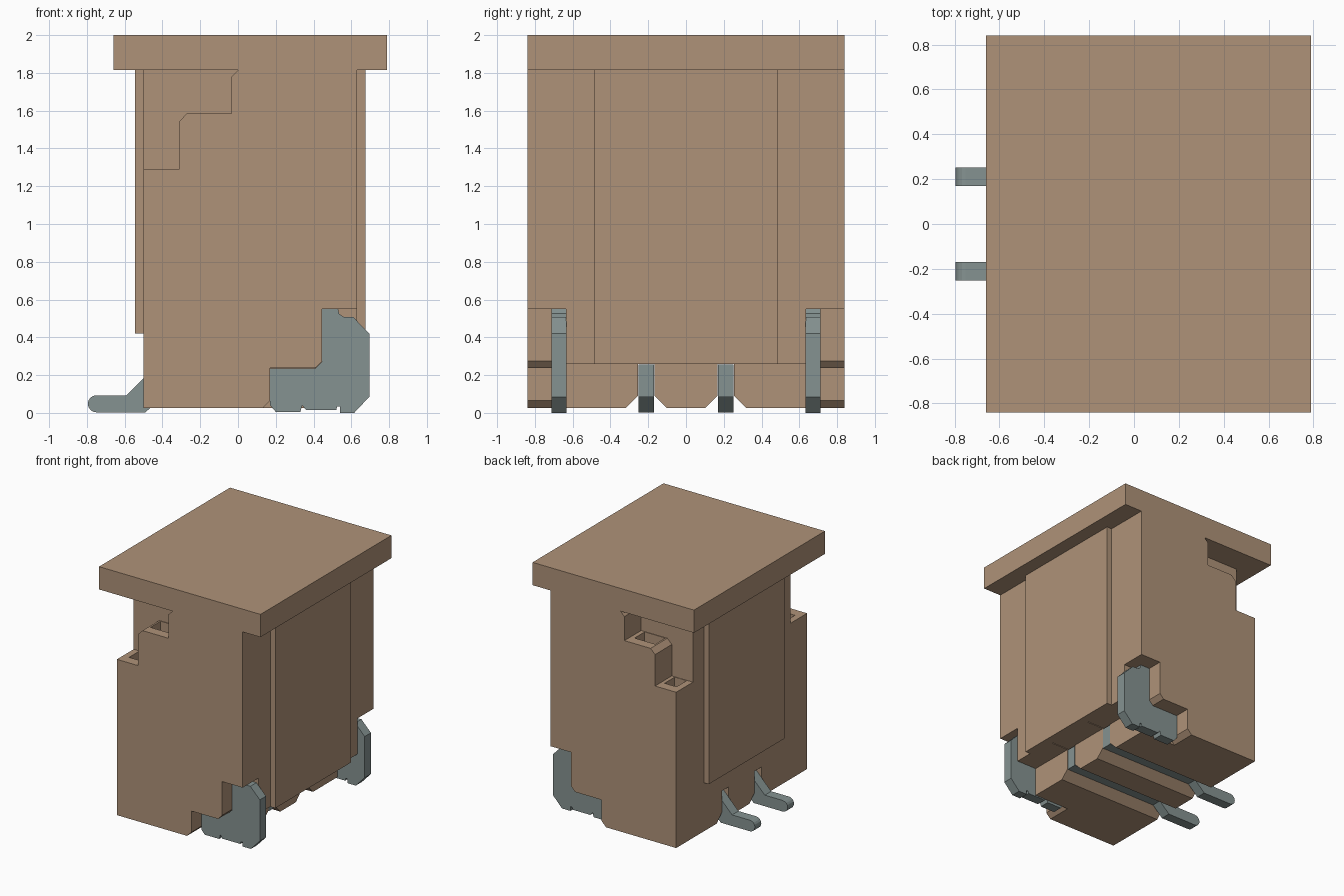
import bpy, bmesh, math

cube = bpy.data.objects.get("Cube")
if cube:
    bpy.data.objects.remove(cube, do_unlink=True)


def material(name, rgb):
    m = bpy.data.materials.new(name)
    m.use_nodes = True
    m.diffuse_color = (*rgb, 1)
    m.node_tree.nodes["Principled BSDF"].inputs["Base Color"].default_value = (*rgb, 1)
    return m


TAN = material("tan plastic", (0.43, 0.29, 0.19))
METAL = material("grey metal", (0.235, 0.29, 0.285))


def prism(name, points, axis, start, end, mat=TAN):
    """Extrude a flat outline along x (outline in y, z) or y (outline in x, z)."""
    bm = bmesh.new()

    def place(p, d):
        return (d, p[0], p[1]) if axis == "x" else (p[0], d, p[1])

    face = bm.faces.new([bm.verts.new(place(p, start)) for p in points])
    extruded = bmesh.ops.extrude_face_region(bm, geom=[face])["geom"]
    shift = place((0, 0), end - start)
    bmesh.ops.translate(bm, vec=shift, verts=[g for g in extruded if isinstance(g, bmesh.types.BMVert)])
    bmesh.ops.recalc_face_normals(bm, faces=bm.faces)
    mesh = bpy.data.meshes.new(name)
    bm.to_mesh(mesh)
    bm.free()
    mesh.materials.append(mat)
    obj = bpy.data.objects.new(name, mesh)
    bpy.context.collection.objects.link(obj)
    return obj


def box(name, x, y, z):
    return prism(name, [(x[0], z[0]), (x[1], z[0]), (x[1], z[1]), (x[0], z[1])], "y", *y)


def cut(target, cutter):
    mod = target.modifiers.new("cut", "BOOLEAN")
    mod.operation = "DIFFERENCE"
    mod.solver = "EXACT"
    mod.object = cutter
    bpy.context.view_layer.objects.active = target
    bpy.ops.object.modifier_apply(modifier=mod.name)
    bpy.data.objects.remove(cutter, do_unlink=True)


# Housing, its raised panels and the pick-up cap
housing = box("housing", (-0.5, 0.63), (-0.84, 0.84), (0.025, 1.815))
box("cap", (-0.66, 0.79), (-0.84, 0.84), (1.815, 2))
box("left_panel", (0.6, 0.675), (-0.485, 0.485), (0.26, 1.815))
box("right_panel", (-0.545, -0.48), (-0.485, 0.485), (0.42, 1.815))

# Recess under the left side
cut(housing, box("recess_cutter", (0.45, 0.8), (-0.645, 0.645), (-0.1, 0.26)))

# Outlines in x, z
step_notch = [(0, 1.9), (0, 1.815), (-0.035, 1.78), (-0.035, 1.585), (-0.27, 1.585),
              (-0.31, 1.545), (-0.31, 1.29), (-0.6, 1.29), (-0.6, 1.9)]
tab_pocket = [(0.12, -0.1), (0.12, 0.015), (0.17, 0.065), (0.17, 0.237), (0.41, 0.237),
              (0.445, 0.275), (0.445, 0.55), (0.8, 0.55), (0.8, -0.1)]
tab = [(0.17, 0.04), (0.2, 0.005), (0.33, 0.005), (0.34, 0.04), (0.36, 0.015), (0.52, 0.015),
       (0.525, 0.035), (0.54, 0.035), (0.54, 0), (0.615, 0), (0.695, 0.085), (0.695, 0.42),
       (0.61, 0.507), (0.56, 0.507), (0.535, 0.525), (0.53, 0.55), (0.445, 0.55),
       (0.445, 0.27), (0.41, 0.235), (0.17, 0.235)]
toe = [(-0.75 - 0.045 * math.sin(math.pi * i / 8), 0.048 - 0.045 * math.cos(math.pi * i / 8))
       for i in range(9)]
pin = toe + [(-0.59, 0.093), (-0.43, 0.255), (0.45, 0.255), (0.45, 0.085), (-0.4, 0.085), (-0.49, 0.003)]

for side, label in ((-1, "front"), (1, "back")):
    # Stepped corner notch with shallow wells in its ledges
    cut(housing, prism("notch_cutter", step_notch, "y", side * 0.625, side * 0.9))
    for x, z in (((-0.447, -0.34), 1.29), ((-0.255, -0.07), 1.585)):
        cut(housing, box("well_cutter", x, (side * 0.63, side * 0.76), (z - 0.08, z + 0.02)))

    # Solder tab in its pocket
    cut(housing, prism("pocket_cutter", tab_pocket, "y", side * 0.635, side * 0.9))
    prism(label + "_solder_tab", tab, "y", side * 0.633, side * 0.713, METAL)

    # Flared pin slot along the underside, and the contact pin
    c = side * 0.21
    slot = [(c - 0.125, 0.01), (c - 0.043, 0.092), (c - 0.043, 0.265),
            (c + 0.043, 0.265), (c + 0.043, 0.092), (c + 0.125, 0.01)]
    cut(housing, prism("slot_cutter", slot, "x", -0.6, 0.7))
    prism(label + "_contact_pin", pin, "y", c - 0.041, c + 0.041, METAL)
